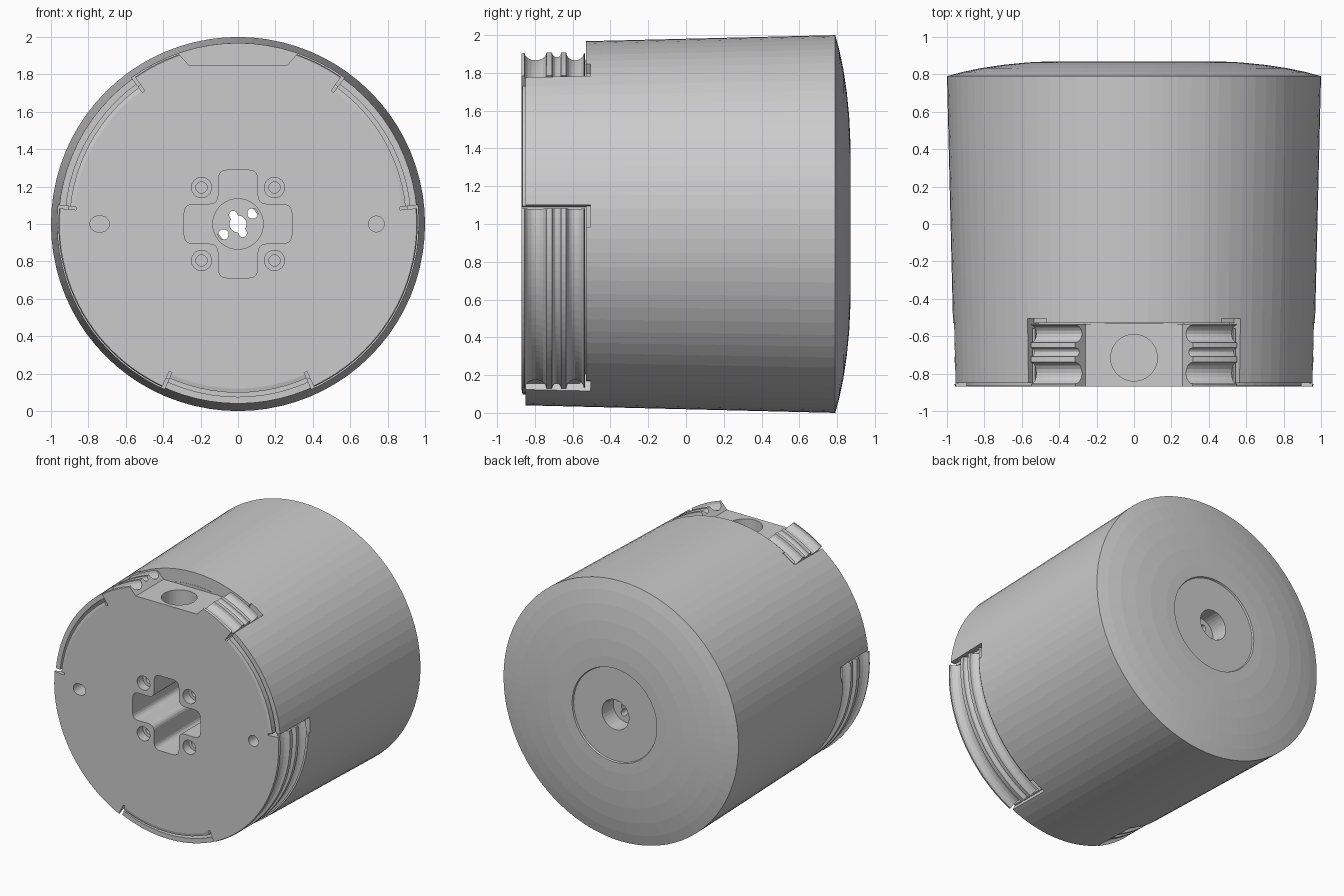
import bpy, bmesh, math
from mathutils import Vector

if "Cube" in bpy.data.objects:
    bpy.data.objects.remove(bpy.data.objects["Cube"])

CZ = 1.0  # height of the knob axis (axis runs along y)


def make_object(name, bm):
    bmesh.ops.recalc_face_normals(bm, faces=bm.faces)
    if bm.calc_volume(signed=True) < 0:
        bmesh.ops.reverse_faces(bm, faces=bm.faces)
    me = bpy.data.meshes.new(name)
    bm.to_mesh(me)
    bm.free()
    ob = bpy.data.objects.new(name, me)
    bpy.context.collection.objects.link(ob)
    return ob


def ring(name, loop, a0, a1, n):
    """Sweep a closed (radius, y) loop around the axis between two angles."""
    bm = bmesh.new()
    rows = []
    for i in range(n + 1):
        a = math.radians(a0 + (a1 - a0) * i / n)
        rows.append([bm.verts.new((r * math.cos(a), y, CZ + r * math.sin(a))) for r, y in loop])
    m = len(loop)
    for p, q in zip(rows, rows[1:]):
        for j in range(m):
            k = (j + 1) % m
            bm.faces.new((p[j], p[k], q[k], q[j]))
    bm.faces.new(rows[0])
    bm.faces.new(rows[-1])
    return make_object(name, bm)


def lathe(name, prof, n=80):
    """Solid of revolution from an open profile, capped with a disc at both ends."""
    bm = bmesh.new()
    rows = [[bm.verts.new((r * math.cos(math.tau * i / n), y, CZ + r * math.sin(math.tau * i / n)))
             for i in range(n)] for r, y in prof]
    for p, q in zip(rows, rows[1:]):
        for i in range(n):
            bm.faces.new((p[i], p[(i + 1) % n], q[(i + 1) % n], q[i]))
    bm.faces.new(rows[0])
    bm.faces.new(rows[-1])
    return make_object(name, bm)


def prism(name, pts, y0, y1):
    bm = bmesh.new()
    a = [bm.verts.new((x, y0, CZ + z)) for x, z in pts]
    b = [bm.verts.new((x, y1, CZ + z)) for x, z in pts]
    for i in range(len(pts)):
        j = (i + 1) % len(pts)
        bm.faces.new((a[i], a[j], b[j], b[i]))
    bm.faces.new(a)
    bm.faces.new(b)
    return make_object(name, bm)


def oval(x, z, r, half=0.0, tilt=0.0, n=24):
    """Stadium outline; half = half length of the straight part."""
    t, pts = math.radians(tilt), []
    for i in range(n):
        a = math.tau * (i + 0.5) / n
        u = r * math.cos(a) + math.copysign(half, math.cos(a))
        v = r * math.sin(a)
        pts.append((x + u * math.cos(t) - v * math.sin(t), z + u * math.sin(t) + v * math.cos(t)))
    return pts


def rounded(pts, rad, n=5):
    out = []
    for i, p in enumerate(pts):
        c = Vector(p)
        a = c + (Vector(pts[i - 1]) - c).normalized() * rad
        b = c + (Vector(pts[(i + 1) % len(pts)]) - c).normalized() * rad
        for k in range(n + 1):
            t = k / n
            out.append(tuple(a * (1 - t) ** 2 + c * 2 * t * (1 - t) + b * t ** 2))
    return out


def boolean(target, tool, op='DIFFERENCE'):
    mod = target.modifiers.new(op.lower(), 'BOOLEAN')
    mod.operation, mod.object, mod.solver = op, tool, 'EXACT'
    bpy.context.view_layer.objects.active = target
    bpy.ops.object.modifier_apply(modifier=mod.name)
    bpy.data.objects.remove(tool, do_unlink=True)


# Knob body: core, thin gap, tapered skirt, domed back with a shallow recessed disc
body = lathe("knob_body", [
    (0.88, -0.87), (0.902, -0.865), (0.902, -0.56), (0.924, -0.56), (0.924, -0.85), (0.96, -0.85),
    (1.0, 0.79), (0.92, 0.812), (0.82, 0.833), (0.7, 0.851), (0.57, 0.864), (0.44, 0.87),
    (0.36, 0.87), (0.355, 0.858), (0.2, 0.858)])

# Grooved clip profile: large, small, large concave grooves
clip_loop = [(0.84, -0.87), (0.955, -0.87)]
for y, w, d in ((-0.797, 0.058, 0.05), (-0.685, 0.024, 0.03), (-0.587, 0.047, 0.05)):
    for k in range(9):
        a = math.pi * k / 8
        clip_loop.append((0.96 - d * math.sin(a), y - w * math.cos(a)))
clip_loop += [(0.95, -0.534), (0.865, -0.534), (0.865, -0.45), (0.84, -0.45)]

# Three windows in the skirt, each with corner notches and a clip
for c in (90, 210, 330):
    boolean(body, ring("window_cutter", [(0.87, -0.95), (1.1, -0.95), (1.1, -0.53), (0.87, -0.53)],
                       c - 36, c + 36, 18))
    for s in (-1, 1):
        lo, hi = sorted((c + s * 29, c + s * 36))
        boolean(body, ring("notch_cutter", [(0.91, -0.6), (1.1, -0.6), (1.1, -0.505), (0.91, -0.505)],
                           lo, hi, 3))
for c in (90, 210, 330):
    boolean(body, ring("clip", clip_loop, c - 35, c + 35, 24), 'UNION')

# Flat on the top clip with a set screw hole
boolean(body, prism("flat_cutter", [(-0.26, 0.847), (0.26, 0.847), (0.4, 1.0), (-0.4, 1.0)], -0.95, -0.532))
bm = bmesh.new()
bmesh.ops.create_cone(bm, cap_ends=True, segments=32, radius1=0.125, radius2=0.125, depth=0.4)
bmesh.ops.translate(bm, verts=bm.verts, vec=(0, -0.715, 1.75))
boolean(body, make_object("set_screw_cutter", bm))

# Cross shaped pocket in the front
a, b = 0.105, 0.288
cross = [(a, b), (-a, b), (-a, a), (-b, a), (-b, -a), (-a, -a),
         (-a, -b), (a, -b), (a, -a), (b, -a), (b, a), (a, a)]
boolean(body, prism("pocket_cutter", rounded(cross, 0.05), -0.95, 0.5))
boolean(body, prism("bore_cutter", oval(0, 0, 0.135, n=32), 0.4, 0.62))
boolean(body, prism("back_bore_cutter", oval(0, 0, 0.115, n=32), 0.72, 0.95))

# Shaped openings through the web
boolean(body, prism("slot_cutter", oval(0, 0, 0.022, 0.055, -62), 0.55, 0.8))
boolean(body, prism("hub_cutter", oval(0, 0, 0.045), 0.55, 0.8))
for s in (-1, 1):
    boolean(body, prism("side_cutter", oval(s * 0.078, s * 0.056, 0.028), 0.55, 0.8))

# Stepped screw holes and alignment holes
for sx in (-1, 1):
    for sz in (-1, 1):
        boolean(body, prism("screw_cutter", oval(sx * 0.195, sz * 0.195, 0.054), -0.95, -0.8))
        boolean(body, prism("screw_core_cutter", oval(sx * 0.195, sz * 0.195, 0.03), -0.82, -0.5))
boolean(body, prism("left_pin_cutter", oval(-0.74, 0, 0.042, 0.01), -0.95, -0.7))
boolean(body, prism("right_pin_cutter", oval(0.74, 0, 0.042), -0.95, -0.7))
